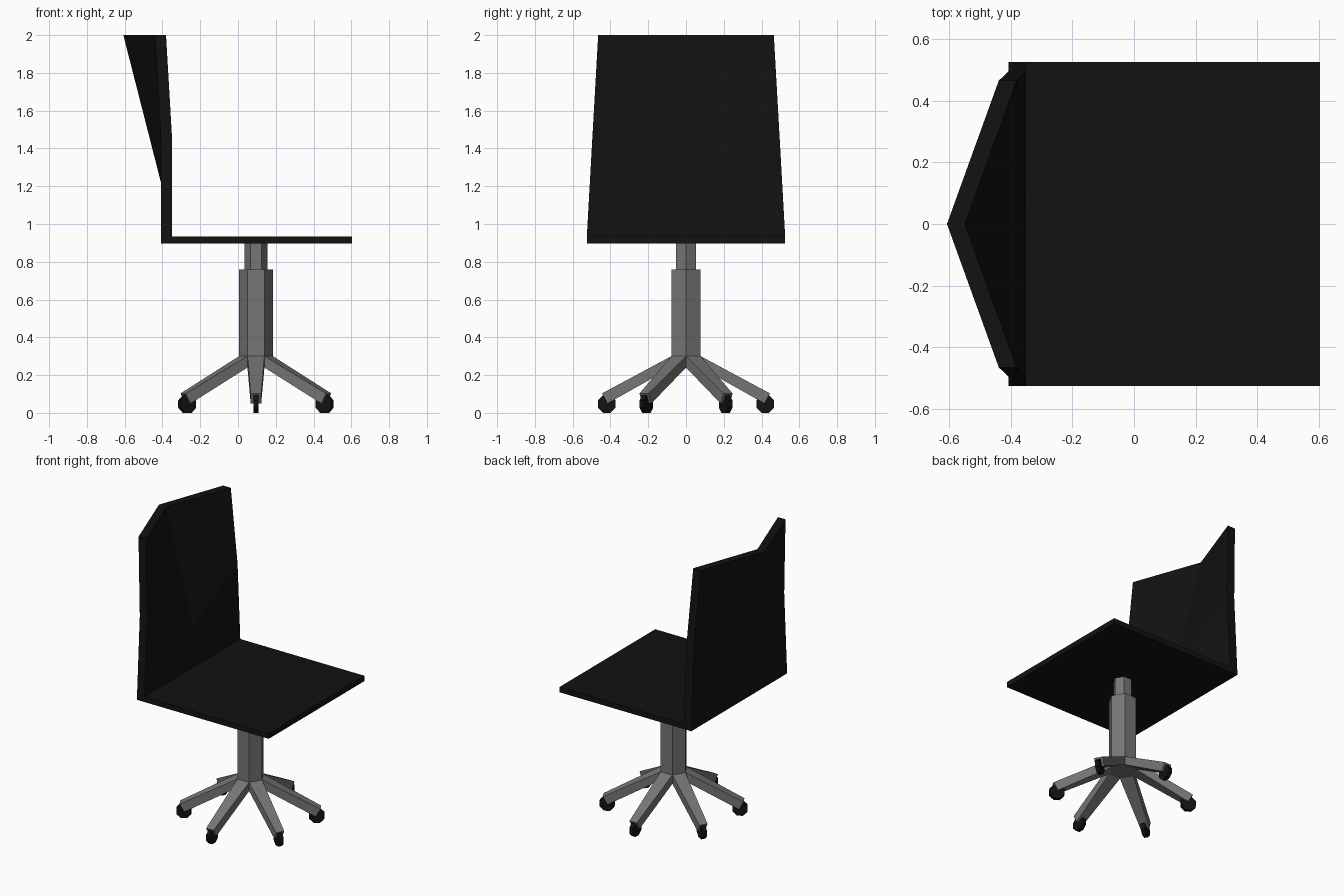
import bpy, bmesh, math
from mathutils import Matrix, Vector

if "Cube" in bpy.data.objects:
    bpy.data.objects.remove(bpy.data.objects["Cube"])

CX = 0.095  # column axis


def material(name, v):
    m = bpy.data.materials.new(name)
    m.diffuse_color = (v, v, v, 1)
    m.use_nodes = True
    m.node_tree.nodes["Principled BSDF"].inputs["Base Color"].default_value = m.diffuse_color
    return m


BLACK = material("black_plastic", 0.006)
METAL = material("grey_metal", 0.18)


def finish(name, bm, mat):
    bmesh.ops.recalc_face_normals(bm, faces=bm.faces)
    me = bpy.data.meshes.new(name)
    bm.to_mesh(me)
    bm.free()
    me.materials.append(mat)
    ob = bpy.data.objects.new(name, me)
    bpy.context.collection.objects.link(ob)
    return ob


def box(name, x0, x1, y0, y1, z0, z1, mat):
    bm = bmesh.new()
    bmesh.ops.create_cube(bm, size=1)
    bmesh.ops.scale(bm, vec=(x1 - x0, y1 - y0, z1 - z0), verts=bm.verts)
    bmesh.ops.translate(bm, vec=((x0 + x1) / 2, (y0 + y1) / 2, (z0 + z1) / 2), verts=bm.verts)
    return finish(name, bm, mat)


def prism(name, sides, r, depth, matrix, mat):
    bm = bmesh.new()
    bmesh.ops.create_cone(bm, cap_ends=True, segments=sides, radius1=r, radius2=r,
                          depth=depth, matrix=matrix)
    return finish(name, bm, mat)


def hex_tube(name, r, z0, z1):
    # corners point along x
    m = Matrix.Translation((CX, 0, (z0 + z1) / 2)) @ Matrix.Rotation(math.pi / 2, 4, 'Z')
    return prism(name, 6, r, z1 - z0, m, METAL)


# seat slab
box("seat", -0.408, 0.604, -0.525, 0.525, 0.898, 0.935, BLACK)

# backrest: folded sheet, the middle column leans further back
bm = bmesh.new()
side = [(-0.35, 0.525, 0.935), (-0.35, 0.495, 1.47), (-0.381, 0.465, 2.0)]
mid = [(-0.35, 0, 0.935), (-0.35, 0, 1.22), (-0.549, 0, 2.0)]
cols = [[(x, -y, z) for x, y, z in side], mid, side]
verts = [[bm.verts.new(p) for p in c] for c in cols]
for a, b in zip(verts, verts[1:]):
    for i in range(2):
        bm.faces.new((a[i], b[i], b[i + 1], a[i + 1]))
ext = bmesh.ops.extrude_face_region(bm, geom=bm.faces[:], use_keep_orig=True)
bmesh.ops.translate(bm, vec=(-0.058, 0, 0),
                    verts=[g for g in ext["geom"] if isinstance(g, bmesh.types.BMVert)])
finish("backrest", bm, BLACK)

# column
hex_tube("lower_column", 0.09, 0.24, 0.76)
hex_tube("upper_column", 0.06, 0.76, 0.90)

# six tapered legs growing from the column faces, each with a caster
for k in range(6):
    rot = Matrix.Translation((CX, 0, 0)) @ Matrix.Rotation(math.radians(30 + 60 * k), 4, 'Z')
    bm = bmesh.new()
    rings = []
    for w, (r0, z0), (r1, z1) in ((0.045, (0.078, 0.24), (0.078, 0.30)),
                                  (0.028, (0.415, 0.05), (0.445, 0.103))):
        ring = [(r0, -w, z0), (r0, w, z0), (r1, w, z1), (r1, -w, z1)]
        rings.append([bm.verts.new(rot @ Vector(p)) for p in ring])
    a, b = rings
    for i in range(4):
        j = (i + 1) % 4
        bm.faces.new((a[i], a[j], b[j], b[i]))
    bm.faces.new(a)
    bm.faces.new(b)
    finish(f"leg_{k + 1}", bm, METAL)

    m = (rot @ Matrix.Translation((0.42, 0, 0.047)) @ Matrix.Rotation(math.pi / 2, 4, 'X')
         @ Matrix.Rotation(math.pi / 8, 4, 'Z'))
    prism(f"caster_{k + 1}", 8, 0.0508, 0.028, m, BLACK)
